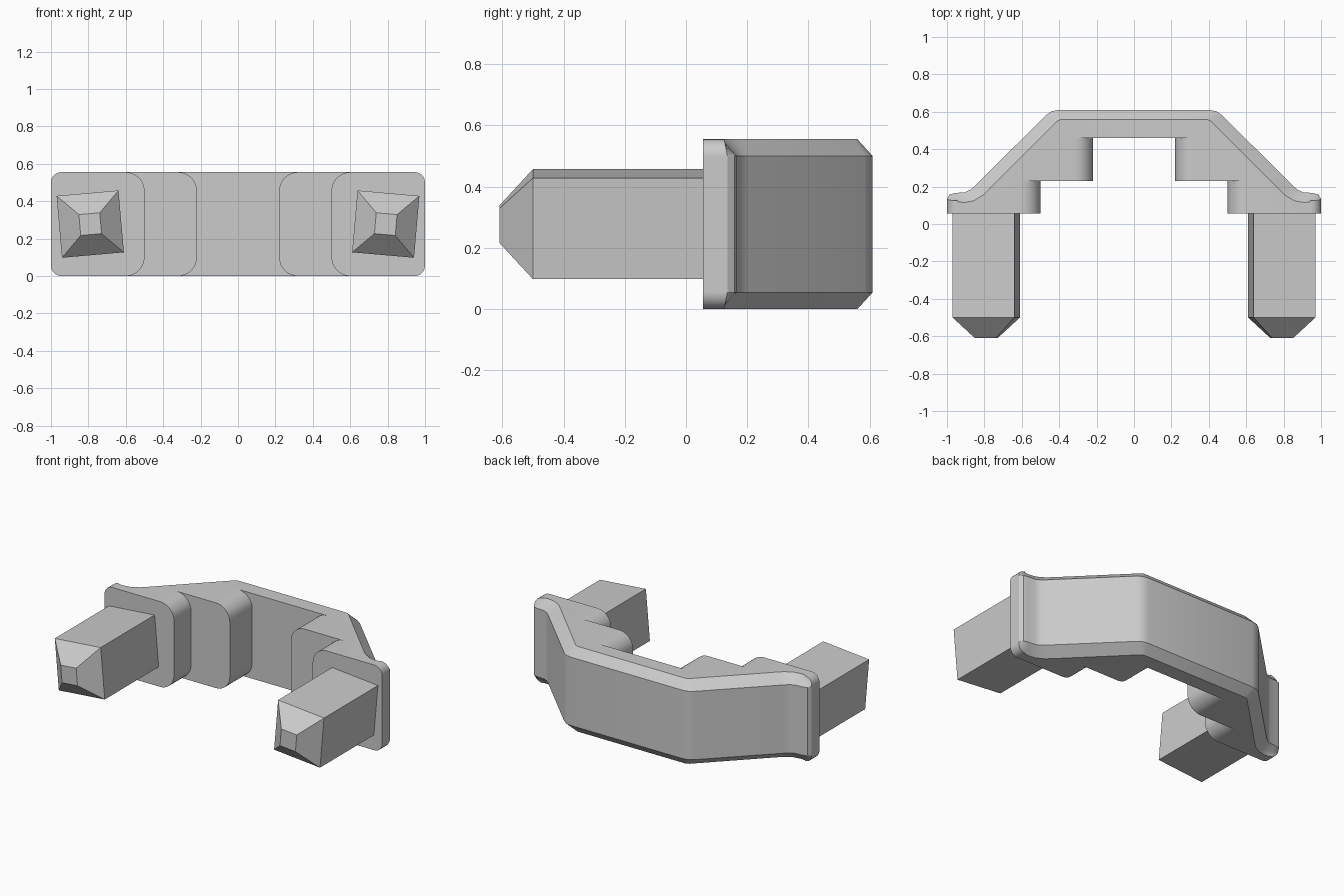
import bpy, bmesh, math
from mathutils import Matrix, Vector

cube = bpy.data.objects.get("Cube")
if cube:
    bpy.data.objects.remove(cube, do_unlink=True)

HEIGHT, CHAMFER, STEP_R = 0.555, 0.055, 0.1

grey = bpy.data.materials.new("plain grey")
grey.use_nodes = True
color = (0.6, 0.6, 0.6, 1)
grey.diffuse_color = color
grey.node_tree.nodes["Principled BSDF"].inputs["Base Color"].default_value = color


def loft(name, rings):
    """Skin equal-sized point rings and cap both ends."""
    bm = bmesh.new()
    loops = [[bm.verts.new(p) for p in ring] for ring in rings]
    n = len(loops[0])
    for a, b in zip(loops, loops[1:]):
        for i in range(n):
            j = (i + 1) % n
            bm.faces.new((a[i], a[j], b[j], b[i]))
    bm.faces.new(loops[0])
    bm.faces.new(loops[-1])
    bmesh.ops.recalc_face_normals(bm, faces=bm.faces)
    mesh = bpy.data.meshes.new(name)
    bm.to_mesh(mesh)
    bm.free()
    mesh.materials.append(grey)
    obj = bpy.data.objects.new(name, mesh)
    bpy.context.collection.objects.link(obj)
    return obj


def round_inset(d, r):
    """Inset of a rounded corner at distance d from the edge."""
    d = min(d, r)
    return r - math.sqrt(r * r - (r - d) ** 2)


# Rear edge of the bracket: full outline and chamfered outline
outer = [(.40, .61), (.44, .603), (.47, .582), (.85, .205), (.875, .183),
         (.905, .169), (.955, .166), (.985, .158), (1.0, .135)]
inner = [(.385, .56), (.397, .557), (.41, .55), (.775, .185), (.81, .152),
         (.86, .123), (.91, .115), (.94, .118), (.945, .125)]


def outline(d):
    t = min(d / CHAMFER, 1)
    end = 1 - round_inset(d, CHAMFER)
    half = [Vector(q).lerp(Vector(p), t) for p, q in zip(outer, inner)]
    half[-1].x = end
    s = round_inset(d, STEP_R)
    half += [Vector(p) for p in ((end, .055), (.5 + s, .055), (.5 + s, .23),
                                 (.22 + s, .23), (.22 + s, .46))]
    return half + [Vector((-p.x, p.y)) for p in reversed(half)]


# Bracket body, lofted upward through its rounded and chamfered edges
depths = [STEP_R * (1 - math.cos(math.radians(a))) for a in range(0, 91, 10)]
depths = sorted(depths + [CHAMFER])
levels = [(d, d) for d in depths] + [(HEIGHT - d, d) for d in reversed(depths)]
body = loft("bracket_body", [[(p.x, p.y, z) for p in outline(d)] for z, d in levels])
bpy.context.view_layer.objects.active = body
body.select_set(True)
bpy.ops.object.shade_smooth_by_angle(angle=math.radians(30))
body.select_set(False)

# Slightly turned square pegs with tapered tips
for side, name in ((1, "left_peg"), (-1, "right_peg")):
    turn = Matrix.Rotation(math.radians(5 * side), 3, 'Y')
    center = Vector((.79 * side, 0, HEIGHT / 2))
    rings = []
    for y, h in ((.08, .166), (-.5, .166), (-.61, .056)):
        corners = [(-h, y, -h), (h, y, -h), (h, y, h), (-h, y, h)]
        rings.append([center + turn @ Vector(c) for c in corners])
    loft(name, rings)
